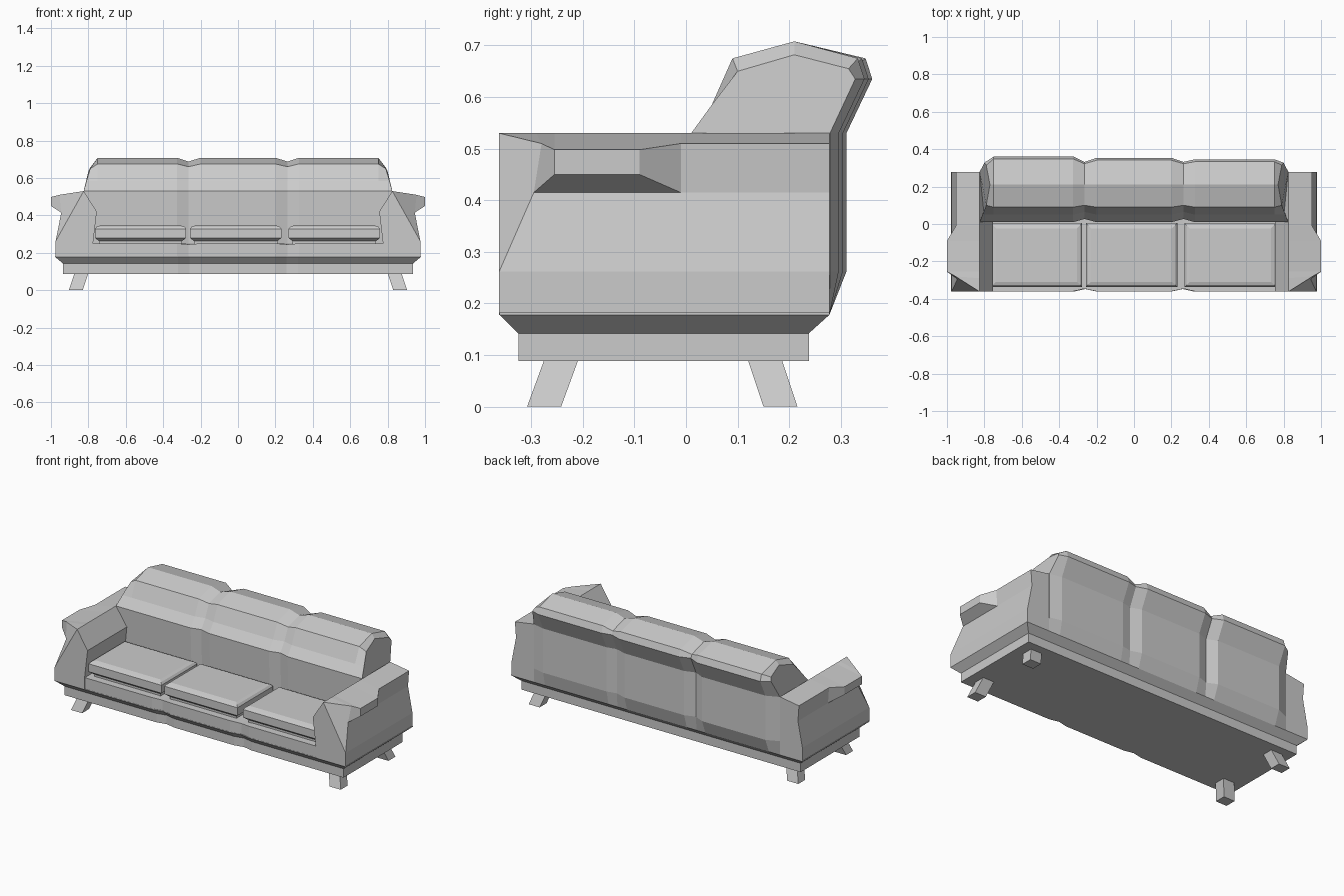
import bpy, bmesh

if "Cube" in bpy.data.objects:
    bpy.data.objects.remove(bpy.data.objects["Cube"])


def loft(name, rings):
    """Skin closed rings of 3D points and cap both ends."""
    bm = bmesh.new()
    vs = [[bm.verts.new(p) for p in ring] for ring in rings]
    n = len(vs[0])
    for a, b in zip(vs, vs[1:]):
        for i in range(n):
            j = (i + 1) % n
            bm.faces.new((a[i], a[j], b[j], b[i]))
    bm.faces.new(vs[0])
    bm.faces.new(vs[-1])
    bmesh.ops.remove_doubles(bm, verts=bm.verts[:], dist=0.0005)
    bmesh.ops.recalc_face_normals(bm, faces=bm.faces[:])
    me = bpy.data.meshes.new(name)
    bm.to_mesh(me)
    bm.free()
    ob = bpy.data.objects.new(name, me)
    bpy.context.collection.objects.link(ob)
    return ob


def rect(x0, x1, y0, y1, z):
    return [(x0, y0, z), (x1, y0, z), (x1, y1, z), (x0, y1, z)]


# Plinth with flared top, notched at the front under the seat joints
def plinth_ring(hx, y0, y1, z):
    front = [(-hx, y0)]
    for c in (-.26, .26):
        front += [(c - .06, y0), (c, y0 + .013), (c + .06, y0)]
    front += [(hx, y0), (hx, y1), (-hx, y1)]
    return [(x, y, z) for x, y in front]


loft("plinth", [plinth_ring(.935, -.325, .238, .088),
                plinth_ring(.935, -.325, .238, .142),
                plinth_ring(.978, -.361, .278, .178),
                plinth_ring(.978, -.361, .278, .182)])

# Seat and backrest: side profile lofted along x, pinched at the joints
full = [(-.36, .178), (-.36, .25), (.02, .25), (.01, .53), (.05, .585),
        (.09, .675), (.21, .708), (.348, .675), (.361, .635),
        (.311, .53), (.311, .262), (.278, .178)]
joint = [(-.346, .178), (-.346, .245), (.035, .25), (.027, .53), (.065, .585),
         (.10, .66), (.21, .688), (.322, .655), (.332, .635),
         (.283, .53), (.283, .262), (.278, .178)]
end = [(-.36, .178), (-.36, .25), (.02, .25), (.01, .53), (.05, .585),
       (.10, .65), (.21, .682), (.315, .655), (.328, .635),
       (.279, .53), (.279, .262), (.278, .178)]
end_x = [.825, .825, .825, .825, .81, .79, .77, .79, .80, .825, .825, .825]


def section(prof, x, trim=0):
    return [(x, y - (trim if y > .28 else 0), z) for y, z in prof]


def end_section(s):
    return [(s * x, y, z) for x, (y, z) in zip(end_x, end)]


rings = [end_section(-1)]
for x0, x1, trim in ((-.75, -.325, 0), (-.2, .2, .007), (.325, .75, .015)):
    rings += [section(full, x0, trim), section(full, x1, trim)]
    if x1 < .7:
        rings.append(section(joint, -.265 if x1 < 0 else .265))
rings.append(end_section(1))
loft("seat_and_backrest", rings)

# Arms: sections along y; each has a top-outer, flare and waist point
arm_sections = [
    (-.362, (.825, -.362, .53), (.975, -.362, .262), (.975, -.362, .262)),
    (-.290, (.955, -.280, .51), (.945, -.295, .415), (.945, -.295, .415)),
    (-.255, (1.0, -.255, .498), (1.0, -.255, .45), (.945, -.255, .415)),
    (-.090, (1.0, -.090, .498), (1.0, -.090, .45), (.945, -.090, .415)),
    (-.010, (.952, -.010, .51), (.945, -.010, .415), (.945, -.010, .415)),
    (.278, (.952, .278, .51), (.945, .278, .415), (.945, .278, .415)),
]
for side, s in (("left", -1), ("right", 1)):
    rings = []
    for y, top, flare, waist in arm_sections:
        ring = [(.775, y, .178), (.775, y, .25), (.755, y, .42), (.825, y, .53),
                top, flare, waist, (.975, y, .262), (.975, y, .178)]
        rings.append([(s * px, py, pz) for px, py, pz in ring])
    loft(side + "_arm", rings)

# Seat cushions with chamfered edges
for name, x0, x1 in (("left", -.765, -.277), ("middle", -.257, .232),
                     ("right", .27, .76)):
    levels = ((.022, .245), (.022, .262), (0, .28), (0, .328), (.01, .34), (.028, .346))
    loft(name + "_seat_cushion",
         [rect(x0 + i, x1 - i, -.337 + i, .005 - i, z) for i, z in levels])

# Splayed legs
for row, y_top, y_bot in (("front", -.275, -.308), ("back", .12, .15)):
    for side, s in (("left", -1), ("right", 1)):
        loft(f"{row}_{side}_leg",
             [rect(s * .83, s * .904, y_bot, y_bot + .066, 0),
              rect(s * .80, s * .874, y_top, y_top + .066, .09)])
